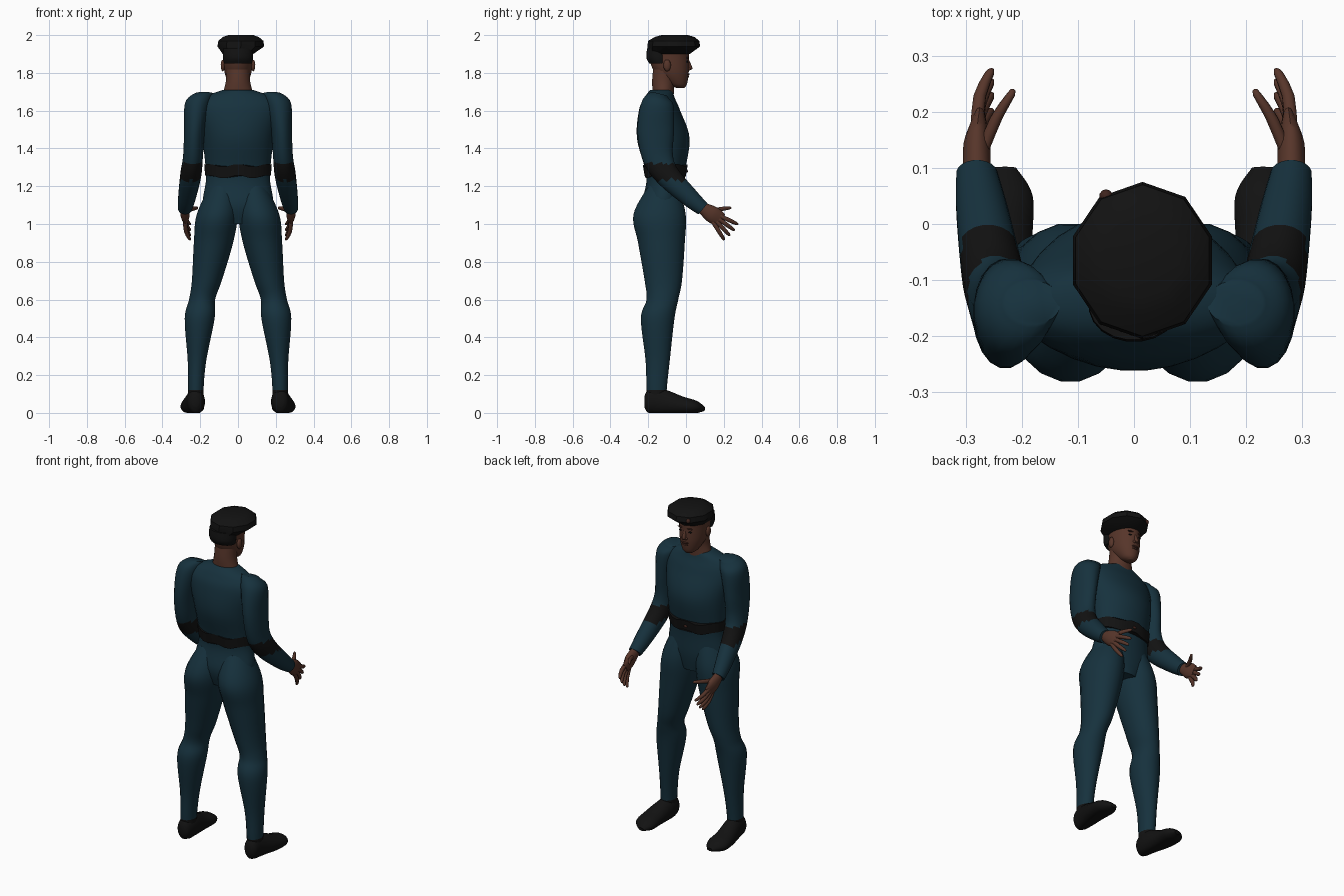
import bpy, bmesh
from math import sin, cos, pi, radians, atan2
from mathutils import Vector

if "Cube" in bpy.data.objects:
    bpy.data.objects.remove(bpy.data.objects["Cube"])


def material(name, red, green, blue):
    mat = bpy.data.materials.new(name)
    mat.use_nodes = True
    colour = (red, green, blue, 1)
    mat.diffuse_color = colour
    mat.node_tree.nodes["Principled BSDF"].inputs["Base Color"].default_value = colour
    return mat


CLOTH = material("dark teal cloth", .008, .031, .047)
BLACK = material("black", .006, .006, .006)
SKIN = material("brown skin", .095, .036, .023)
UMBER = material("dark brown", .05, .018, .013)


def spline(before, start, end, after, t):
    """Catmull-Rom curve from start to end."""
    before, start, end, after = map(Vector, (before, start, end, after))
    tangent_in, tangent_out = (end - before) / 2, (after - start) / 2
    rise = t * t * (3 - 2 * t)
    return (start.lerp(end, rise) + tangent_in * t * (1 - t) ** 2
            - tangent_out * t * t * (1 - t))


def loft(name, sections, materials, side=1, sides=20, steps=6, follow=False,
         rule=None, shape=None, angle=50):
    """Skin ellipses given as x, y, z, half width and half depth.

    With follow, each ellipse turns square to the path, seen from the side."""
    padded = [sections[0], *sections, sections[-1]]
    rows = [spline(*padded[i:i + 4], k / steps)
            for i in range(len(sections) - 1) for k in range(steps)]
    rows.append(Vector(sections[-1]))
    bm = bmesh.new()
    rings = []
    for i, (x, y, z, width, depth) in enumerate(rows):
        tilt = 0
        if follow:
            ahead, behind = rows[min(i + 1, len(rows) - 1)], rows[max(i - 1, 0)]
            tilt = atan2(ahead[1] - behind[1], behind[2] - ahead[2])
        ring = []
        for k in range(sides):
            turn = 2 * pi * (k + .5) / sides
            reach = depth * sin(turn)
            point = Vector((x + width * cos(turn), y + reach * cos(tilt), z + reach * sin(tilt)))
            if shape:
                point = shape(point)
            point.x *= side
            ring.append(bm.verts.new(point))
        rings.append(ring)
    for low, high in zip(rings, rings[1:]):
        for k in range(sides):
            bm.faces.new((low[k - 1], low[k], high[k], high[k - 1]))
    bm.faces.new(rings[0])
    bm.faces.new(rings[-1])
    bmesh.ops.recalc_face_normals(bm, faces=bm.faces)
    if rule:
        for face in bm.faces:
            face.material_index = int(rule(face.calc_center_median()))
    mesh = bpy.data.meshes.new(name)
    bm.to_mesh(mesh)
    bm.free()
    for mat in materials:
        mesh.materials.append(mat)
    part = bpy.data.objects.new(name, mesh)
    bpy.context.collection.objects.link(part)
    bpy.ops.object.select_all(action="DESELECT")
    part.select_set(True)
    bpy.context.view_layer.objects.active = part
    bpy.ops.object.shade_smooth_by_angle(angle=radians(angle))


def blob(name, centre, size, mat, side=1):
    """Small rounded lump."""
    x, y, z = centre
    width, depth, height = size
    arcs = [pi * (k + .2) / 6 for k in range(6)]
    loft(name, [(x, y, z - height * cos(a), width * sin(a), depth * sin(a)) for a in arcs],
         [mat], side, sides=10, steps=1, angle=70)


def finger(name, path, side):
    """Tapered finger along a path of points."""
    radii = (.012, .012, .009, .003)
    loft(name, [(*point, r, r) for point, r in zip(path, radii)],
         [SKIN], side, sides=8, steps=2, follow=True)


# Torso
loft("torso", [(0, -.12, 1, .11, .09), (0, -.125, 1.1, .185, .11), (0, -.11, 1.25, .17, .1),
               (0, -.12, 1.45, .19, .14), (0, -.14, 1.6, .215, .11), (0, -.14, 1.67, .18, .08),
               (0, -.13, 1.71, .08, .06)], [CLOTH], sides=28)

# Wavy belt
loft("belt", [(0, -.11, 1.25, .175, .11), (0, -.11, 1.31, .18, .12)], [BLACK], sides=28,
     shape=lambda p: p + Vector((0, 0, .008 * cos(p.x * 40))))
blob("belt_buckle", (0, .005, 1.28), (.012, .005, .008), UMBER)

for side, label in ((1, "left_"), (-1, "right_")):
    # Leg with a dark cuff
    loft(label + "leg", [(.08, -.12, 1.2, .07, .08), (.11, -.14, 1.05, .11, .14),
                         (.13, -.13, .9, .105, .125), (.165, -.12, .7, .08, .1),
                         (.19, -.125, .6, .07, .085), (.203, -.15, .5, .08, .09),
                         (.217, -.15, .28, .05, .065), (.223, -.155, .14, .042, .055),
                         (.223, -.155, .05, .042, .05)],
         [CLOTH, BLACK], side, rule=lambda c: c.z < .12)

    # Shoe with a flat sole
    loft(label + "shoe", [(.225, -.22, .06, .02, .03), (.225, -.2, .06, .04, .06),
                          (.225, -.14, .06, .05, .07), (.24, -.03, .04, .06, .05),
                          (.24, .05, .03, .06, .035), (.23, .1, .02, .02, .01)],
         [BLACK], side, follow=True, shape=lambda p: Vector((p.x, p.y, max(p.z, 0))))

    # Sleeve with an elbow patch
    loft(label + "sleeve", [(.18, -.14, 1.69, .05, .04), (.213, -.15, 1.64, .068, .085),
                            (.23, -.16, 1.5, .056, .098), (.238, -.15, 1.36, .053, .083),
                            (.25, -.1, 1.26, .056, .066), (.27, .02, 1.14, .047, .05),
                            (.28, .09, 1.08, .037, .038)],
         [CLOTH, BLACK], side, follow=True,
         rule=lambda c: 1.23 < c.z < 1.32 and c.y < 0)

    # Hand with fanned fingers
    loft(label + "palm", [(.28, .08, 1.09, .024, .028), (.28, .14, 1.05, .024, .045),
                          (.275, .19, 1.02, .01, .035)],
         [SKIN], side, sides=14, follow=True)
    for i, digit in enumerate(("index", "middle", "ring", "little")):
        slope = radians(25 + 11 * i)
        finger(label + digit + "_finger",
               [(x, .1 + reach * cos(slope), 1.08 - reach * sin(slope))
                for x, reach in ((.28, .08), (.275, .14), (.258, .185), (.254, .195))], side)
    finger(label + "thumb", [(.27, .13, 1.07), (.245, .19, 1.08), (.22, .23, 1.085),
                             (.217, .24, 1.085)], side)

    # Paired face details
    blob(label + "ear", (.08, -.1, 1.84), (.012, .02, .032), SKIN, side)
    blob(label + "eye", (.03, .006, 1.86), (.013, .006, .005), BLACK, side)
    blob(label + "brow", (.03, .008, 1.88), (.02, .008, .004), UMBER, side)
    blob(label + "nostril", (.01, .014, 1.82), (.009, .01, .008), SKIN, side)

# Neck and head
loft("neck", [(0, -.12, 1.67, .088, .055), (0, -.12, 1.75, .066, .06), (0, -.11, 1.82, .064, .065)],
     [SKIN])
loft("head", [(0, -.03, 1.72, .02, .02), (0, -.045, 1.74, .045, .05), (0, -.075, 1.8, .071, .09),
              (0, -.09, 1.88, .08, .106), (0, -.09, 1.93, .08, .104), (0, -.09, 1.96, .06, .08)],
     [SKIN], sides=24)
loft("nose", [(0, .01, 1.815, .008, .01), (0, .018, 1.825, .012, .016), (0, .005, 1.87, .007, .01)],
     [SKIN], sides=10)
blob("upper_lip", (0, .01, 1.792), (.024, .009, .006), UMBER)
blob("lower_lip", (0, .007, 1.78), (.02, .01, .006), UMBER)

# Cropped hair at the back
loft("cropped_hair", [(0, -.14, 1.85, .075, .055), (0, -.145, 1.88, .081, .065),
                      (0, -.145, 1.93, .08, .062)], [BLACK])

# Soft flat cap with a small badge
loft("cap", [(0, -.09, 1.9, .085, .11), (.015, -.065, 1.94, .13, .14), (.015, -.065, 1.97, .125, .135),
             (.015, -.06, 1.99, .1, .105), (.015, -.06, 2, .07, .07)],
     [BLACK], sides=10, steps=1, angle=35)
blob("cap_badge", (-.05, .05, 1.95), (.012, .012, .014), UMBER)
